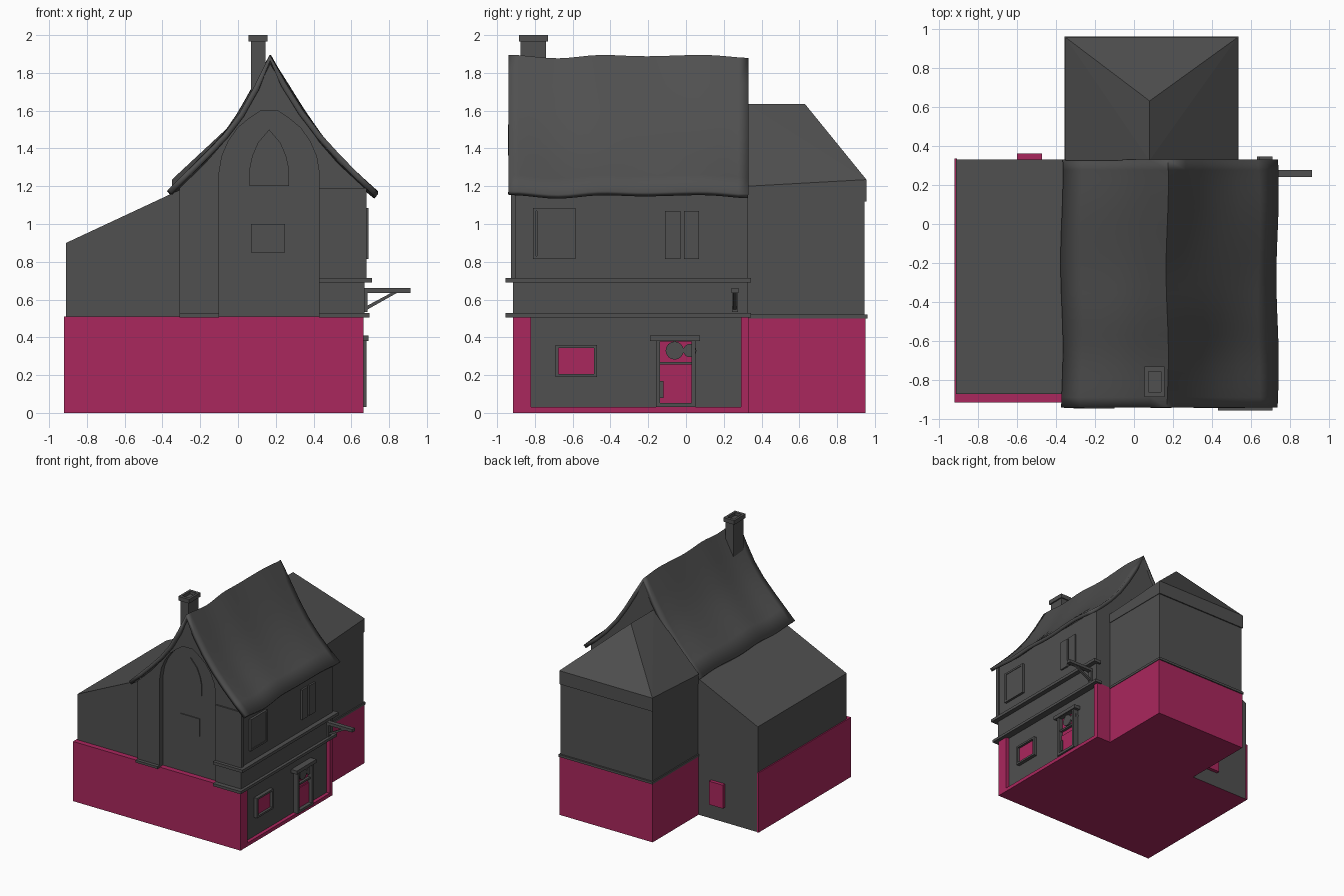
import bpy, bmesh, math
from mathutils import Vector

if "Cube" in bpy.data.objects:
    bpy.data.objects.remove(bpy.data.objects["Cube"])


def material(name, rgb):
    m = bpy.data.materials.new(name)
    m.diffuse_color = (*rgb, 1)
    m.use_nodes = True
    m.node_tree.nodes["Principled BSDF"].inputs["Base Color"].default_value = m.diffuse_color
    return m


GREY = material("dark grey", (0.08, 0.08, 0.08))
PINK = material("magenta", (0.40, 0.02, 0.11))


def finish(name, bm, mats, smooth=False):
    bmesh.ops.recalc_face_normals(bm, faces=bm.faces)
    me = bpy.data.meshes.new(name)
    bm.to_mesh(me)
    bm.free()
    ob = bpy.data.objects.new(name, me)
    bpy.context.collection.objects.link(ob)
    for m in mats:
        me.materials.append(m)
    if smooth:
        bpy.ops.object.select_all(action='DESELECT')
        ob.select_set(True)
        bpy.context.view_layer.objects.active = ob
        bpy.ops.object.shade_smooth_by_angle(angle=math.radians(30))
    return ob


def prism(name, pts, axis, a, b, mat=GREY):
    """Extrude a 2D outline along an axis ('y': pts are x,z; 'x': y,z; 'z': x,y)."""
    place = {'x': lambda p, t: (t, p[0], p[1]),
             'y': lambda p, t: (p[0], t, p[1]),
             'z': lambda p, t: (p[0], p[1], t)}[axis]
    bm = bmesh.new()
    lo = [bm.verts.new(place(p, a)) for p in pts]
    hi = [bm.verts.new(place(p, b)) for p in pts]
    bm.faces.new(lo)
    bm.faces.new(hi)
    n = len(pts)
    for i in range(n):
        j = (i + 1) % n
        bm.faces.new((lo[i], lo[j], hi[j], hi[i]))
    return finish(name, bm, [mat])


def box(name, x0, x1, y0, y1, z0, z1, mat=GREY):
    return prism(name, [(x0, y0), (x1, y0), (x1, y1), (x0, y1)], 'z', z0, z1, mat)


def side_frame(name, y0, y1, z0, z1, x0, x1, w):
    """Rectangular frame on the right wall."""
    box(name + "_sill", x0, x1, y0, y1, z0, z0 + w)
    box(name + "_head", x0, x1, y0, y1, z1 - w, z1)
    box(name + "_jamb_front", x0, x1, y0, y0 + w, z0 + w, z1 - w)
    box(name + "_jamb_back", x0, x1, y1 - w, y1, z0 + w, z1 - w)


# Ground storey: one footprint, with grey recessed shop wall and grey rear wall
foot = [(-.92, -.915), (.665, -.915), (.665, -.82), (.635, -.82), (.635, .29), (.665, .29),
        (.665, .33), (.53, .33), (.53, .95), (-.35, .95), (-.35, .33), (-.92, .33)]
base = prism("ground_storey", foot, 'z', 0, .51, PINK)
base.data.materials.append(GREY)
for f in base.data.polygons:
    c, n = f.center, f.normal
    if (n.x > .9 and abs(c.x - .635) < .01) or (n.y > .9 and c.x < -.5):
        f.material_index = 1
box("plinth", .60, .665, -.915, .33, 0, .03, PINK)
box("rear_corner_post", -.92, -.905, .32, .335, 0, .51, PINK)
box("rear_window", -.60, -.47, .32, .36, .13, .33, PINK)

# Ground storey window and door on the right side
box("shop_window_pane", .63, .645, -.68, -.48, .20, .35, PINK)
side_frame("shop_window", -.69, -.47, .19, .36, .62, .665, .016)
box("door_panel", .63, .65, -.14, .04, .03, .22, PINK)
box("door_upper_panel", .63, .643, -.14, .04, .22, .38, PINK)
box("door_rail", .63, .665, -.14, .04, .255, .27)
box("door_latch", .645, .66, -.14, -.12, .08, .17)
side_frame("door_frame", -.16, .05, .03, .40, .62, .68, .022)
box("door_header", .62, .69, -.19, .075, .38, .41)
for i, (y, r) in enumerate(((-.06, .048), (.02, .035))):
    ring = [(y + r * math.cos(k * math.pi / 8), .33 + r * math.sin(k * math.pi / 8))
            for k in range(16)]
    prism("door_disc_%d" % i, ring, 'x', .63, .66)

# Upper storey: gabled body with a raised front frame around an arched recess
slope = [(.69, 1.19), (.53, 1.34), (.43, 1.455), (.35, 1.575), (.26, 1.715), (.17, 1.87),
         (.09, 1.70), (.01, 1.565), (-.07, 1.46), (-.18, 1.335), (-.33, 1.19)]
inner = [(x, z - .02) for x, z in slope[1:-1]]
outline = [(-.31, .51), (.67, .51), (.67, 1.19)] + inner + [(-.31, 1.19)]
prism("upper_storey", outline, 'y', -.87, .325)
arch = [(-.1, .51), (-.1, 1.27), (-.085, 1.36), (-.05, 1.44), (0, 1.51), (.06, 1.56), (.12, 1.60),
        (.21, 1.60), (.27, 1.56), (.33, 1.51), (.38, 1.44), (.415, 1.36), (.43, 1.27), (.43, .51)]
frame = [(.67, .51), (.67, 1.19)] + inner + [(-.31, 1.19), (-.31, .51)] + arch
prism("front_gable_frame", frame, 'y', -.915, -.865)

# Front windows
pointed = [(.06, 1.2), (.27, 1.2), (.27, 1.29), (.255, 1.36), (.225, 1.43), (.165, 1.5),
           (.105, 1.43), (.075, 1.36), (.06, 1.29)]
prism("pointed_window", pointed, 'y', -.878, -.86)
box("small_front_window", .07, .25, -.878, -.86, .85, 1.0)

# Ledges round the jettied corner and below the walls
box("jetty_ledge_side", .64, .71, -.955, .345, .69, .715)
box("jetty_ledge_front", .43, .71, -.955, -.90, .69, .715)
box("lower_ledge_side", .63, .695, -.955, .345, .505, .528)
box("lower_ledge_front", .43, .695, -.955, -.90, .505, .528)
box("left_ledge_front", -.31, -.1, -.945, -.90, .505, .525)
box("right_upper_wall_face", .43, .68, -.927, -.90, .715, 1.19)

# Upper windows on the right side
side_frame("upper_window", -.81, -.585, .815, 1.085, .66, .69, .016)
for i, (a, b) in enumerate(((-.79, -.71), (-.69, -.60), (-.11, -.03), (-.01, .07))):
    box("shutter_%d" % i, .66, .685, a, b, .83 if i < 2 else .815, 1.07)
box("upper_window_mullion", .66, .688, -.71, -.69, .83, 1.07)

# Left lean-to wing
prism("lean_to", [(-.91, .51), (-.31, .51), (-.31, 1.18), (-.91, .9)], 'y', -.87, .33)

# Main roof: concave flared profile swept along y with a sagging ridge
profile = [(.735, 1.175), (.64, 1.26), (.54, 1.36), (.44, 1.475), (.35, 1.60), (.26, 1.745),
           (.17, 1.895), (.08, 1.725), (0, 1.585), (-.08, 1.475), (-.17, 1.375), (-.27, 1.275),
           (-.37, 1.18)]
bm = bmesh.new()
rows = []
N = 24
for i in range(N + 1):
    t = i / N
    y = -.94 + 1.27 * t
    row = []
    for k, (x, z) in enumerate(profile):
        dip = .012 * (math.cos(t * 5 * math.pi) - 1) / 2 * (1 + .5 * math.sin(7 * t))
        row.append(bm.verts.new((x + .006 * math.sin(9 * t + k), y, z + dip)))
    rows.append(row)
for r, s in zip(rows, rows[1:]):
    for k in range(len(profile) - 1):
        bm.faces.new((r[k], r[k + 1], s[k + 1], s[k]))
roof = finish("main_roof", bm, [GREY], True)
if roof.data.polygons[0].normal.z < 0:
    roof.data.flip_normals()
sol = roof.modifiers.new("thickness", 'SOLIDIFY')
sol.thickness = .03
sol.offset = -1

# Rear wing with hipped roof
box("rear_wing", -.345, .525, .32, .945, .51, 1.14)
box("rear_ledge", -.355, .535, .33, .96, .50, .52)
bm = bmesh.new()
for x in (-.35, .53):
    for y in (.325, .955):
        bm.verts.new((x, y, 1.12))
        bm.verts.new((x, y, 1.235 if y > .9 else 1.2))
for y in (.325, .63):
    bm.verts.new((.08, y, 1.635))
bmesh.ops.convex_hull(bm, input=bm.verts)
bmesh.ops.dissolve_limit(bm, angle_limit=.01, verts=bm.verts, edges=bm.edges)
finish("rear_hip_roof", bm, [GREY])

# Chimney with an open capped top
box("chimney_shaft", .068, .145, -.875, -.74, 1.6, 1.975)
for name, x0, x1, y0, y1 in (("left", .055, .075, -.885, -.73), ("right", .137, .157, -.885, -.73),
                             ("front", .075, .137, -.885, -.86), ("back", .075, .137, -.755, -.73)):
    box("chimney_cap_" + name, x0, x1, y0, y1, 1.965, 2.0)

# Sign bracket
box("bracket_arm", .66, .912, .24, .277, .635, .66)
prism("bracket_brace", [(.67, .54), (.69, .55), (.85, .64), (.82, .64), (.67, .56)], 'y', .248, .268)
box("bracket_plate", .66, .685, .243, .274, .535, .66)
